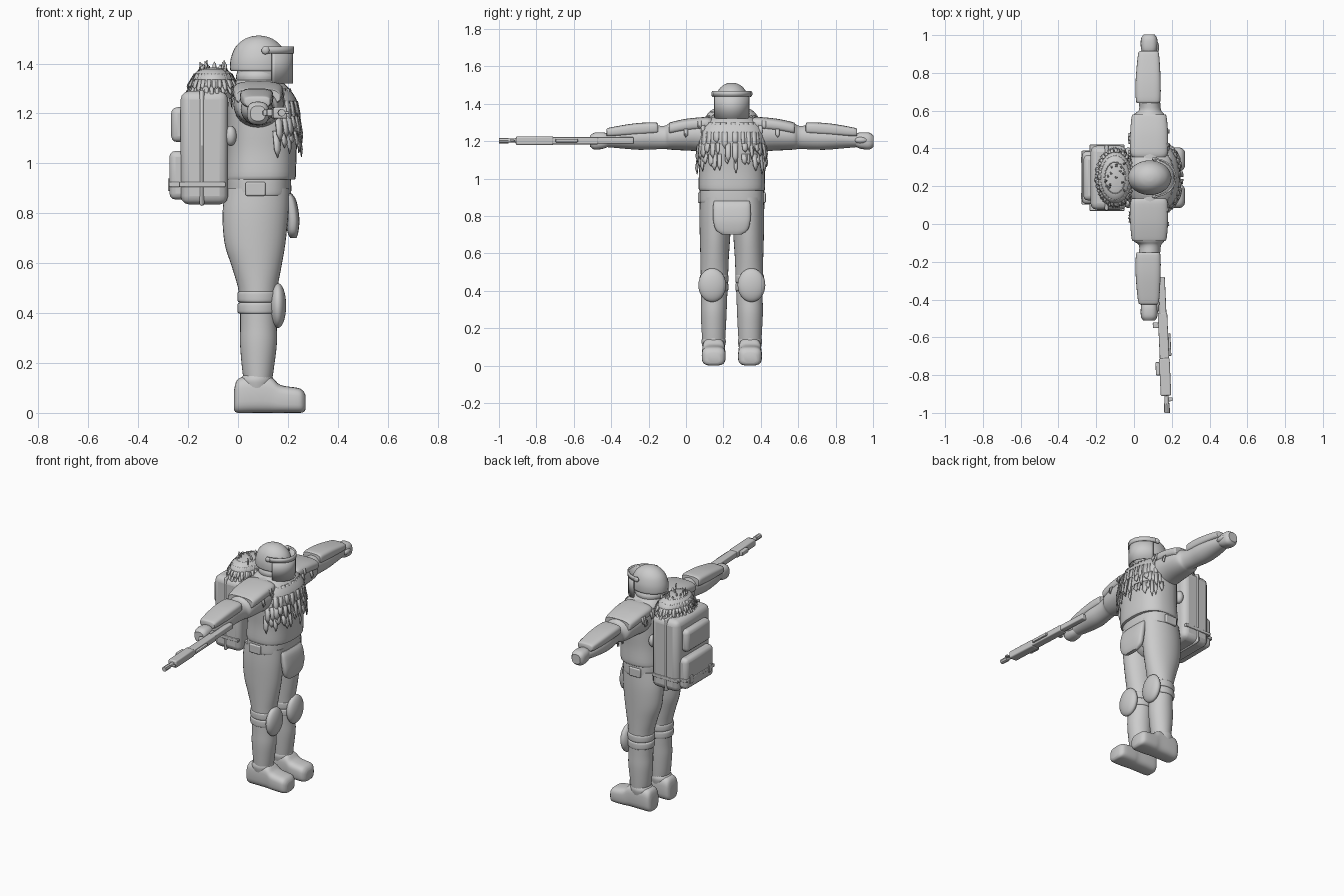
import bpy, bmesh, math, random
from mathutils import Vector, Matrix

random.seed(4)
MID = 0.245  # the figure's own symmetry plane along y
cube = bpy.data.objects.get("Cube")
if cube:
    bpy.data.objects.remove(cube, do_unlink=True)

grey = bpy.data.materials.new("plain grey")
grey.use_nodes = True
grey.diffuse_color = (0.6, 0.6, 0.6, 1)
grey.node_tree.nodes["Principled BSDF"].inputs["Base Color"].default_value = (0.6, 0.6, 0.6, 1)
made = []


def finish(name, bm, mirror=False, bevel=0, thick=0):
    bmesh.ops.recalc_face_normals(bm, faces=bm.faces)
    mesh = bpy.data.meshes.new(name)
    bm.to_mesh(mesh)
    bm.free()
    mesh.materials.append(grey)
    obj = bpy.data.objects.new(name, mesh)
    obj.location.y = MID
    bpy.context.collection.objects.link(obj)
    if thick:
        obj.modifiers.new("Thickness", "SOLIDIFY").thickness = thick
    if bevel:
        mod = obj.modifiers.new("Bevel", "BEVEL")
        mod.width, mod.segments = bevel, 3
    if mirror:
        mod = obj.modifiers.new("Mirror", "MIRROR")
        mod.use_axis = (False, True, False)
        mod.use_mirror_merge = False
    made.append(obj)
    return obj


def spline(a, b, c, d, t):
    return 0.5 * (2 * b + (c - a) * t + (2 * a - 5 * b + 4 * c - d) * t * t
                  + (3 * b - a - 3 * c + d) * t ** 3)


def loft(name, axis, rings, power=2.0, sides=32, steps=4, mirror=False):
    """Skin rounded sections (position, centre u, centre v, radius u, radius v)."""
    last = len(rings) - 1
    smooth = []
    for i in range(last):
        four = [rings[max(i - 1, 0)], rings[i], rings[i + 1], rings[min(i + 2, last)]]
        smooth += [[spline(*q, s / steps) for q in zip(*four)] for s in range(steps)]
    smooth.append(rings[last])
    bm = bmesh.new()
    loops = []
    for t, cu, cv, ru, rv in smooth:
        loop = []
        for k in range(sides):
            a = math.tau * k / sides
            c, s = math.cos(a), math.sin(a)
            u = cu + max(ru, 0.002) * math.copysign(abs(c) ** (2 / power), c)
            v = cv + max(rv, 0.002) * math.copysign(abs(s) ** (2 / power), s)
            loop.append(bm.verts.new({"x": (t, u, v), "y": (u, t, v), "z": (u, v, t)}[axis]))
        loops.append(loop)
    for a, b in zip(loops, loops[1:]):
        for k in range(sides):
            j = (k + 1) % sides
            bm.faces.new((a[k], a[j], b[j], b[k]))
    bm.faces.new(loops[0])
    bm.faces.new(loops[-1])
    return finish(name, bm, mirror)


def box(name, low, high, bevel=0.01, mirror=False):
    bm = bmesh.new()
    low, high = Vector(low), Vector(high)
    bmesh.ops.create_cube(bm, size=1, matrix=Matrix.LocRotScale((low + high) / 2, None, high - low))
    return finish(name, bm, mirror, bevel)


def ball(name, centre, size, mirror=False):
    bm = bmesh.new()
    bmesh.ops.create_uvsphere(bm, u_segments=28, v_segments=16, radius=1,
                              matrix=Matrix.LocRotScale(centre, None, size))
    return finish(name, bm, mirror)


def rag(bm, root, out, down, length, width):
    """One pointed cloth strip hanging from root."""
    side = out.cross(down).normalized() * width / 2
    mid, tip = root + down * length * 0.7 + out * 0.006, root + down * length
    pts = [root - side, root + side, mid + side, tip + side * 0.2, mid - side * 0.9]
    bm.faces.new([bm.verts.new(p) for p in pts])


# Legs, hips and boots
loft("leg", "z", [(.12, .08, .097, .055, .06), (.18, .08, .097, .064, .064),
                  (.28, .082, .097, .074, .069), (.36, .082, .095, .073, .07),
                  (.48, .08, .093, .076, .073), (.58, .075, .092, .098, .076),
                  (.68, .068, .09, .122, .081), (.8, .07, .088, .132, .085),
                  (.9, .078, .085, .128, .085)], mirror=True)
ball("hips", (.07, 0, .82), (.12, .14, .12))
for i, z in enumerate((.42, .465)):
    loft("knee_band_%d" % i, "z", [(z - .022, .08, .095, .074, .071), (z - .015, .08, .095, .082, .076),
                                   (z + .015, .08, .095, .082, .076), (z + .022, .08, .095, .074, .071)],
         mirror=True)
ball("knee_pad", (.16, .105, .43), (.033, .074, .09), mirror=True)
loft("boot", "x", [(-.016, .097, .05, .035, .04), (0, .097, .068, .055, .068), (.06, .097, .074, .06, .074),
                   (.13, .097, .072, .06, .072), (.17, .097, .056, .063, .056), (.24, .097, .05, .063, .05),
                   (.262, .097, .045, .052, .042), (.271, .097, .042, .035, .028)], power=3.2, mirror=True)
loft("boot_cuff", "z", [(.1, .075, .097, .06, .06), (.13, .075, .097, .067, .065),
                        (.15, .078, .097, .058, .06)], mirror=True)

# Torso, belt and groin flap
loft("belt", "z", [(.87, .083, 0, .124, .168), (.88, .083, 0, .13, .172), (.93, .083, 0, .13, .172),
                   (.945, .083, 0, .128, .17)], power=2.6)
loft("torso", "z", [(.935, .088, 0, .138, .168), (.95, .09, 0, .142, .178), (1.05, .095, 0, .14, .176),
                    (1.15, .1, 0, .143, .182), (1.24, .1, 0, .14, .182), (1.3, .09, 0, .115, .15),
                    (1.335, .08, 0, .085, .09)], power=2.5)
box("belt_pouch", (.03, .165, .87), (.11, .182, .925), .006, mirror=True)
loft("groin_flap", "z", [(.7, .222, 0, .012, .05), (.725, .22, 0, .022, .085), (.78, .22, 0, .026, .1),
                         (.85, .21, 0, .024, .1), (.88, .2, 0, .015, .095)], power=3)

# Arms with shoulder and forearm plates
loft("arm", "y", [(.1, .085, 1.23, .1, .1), (.2, .08, 1.235, .098, .088), (.29, .08, 1.23, .09, .078),
                  (.335, .08, 1.225, .08, .07), (.36, .085, 1.22, .058, .062), (.42, .08, 1.22, .058, .064),
                  (.5, .075, 1.217, .064, .063), (.6, .075, 1.212, .056, .05),
                  (.68, .08, 1.205, .04, .036)], mirror=True)
loft("shoulder_plate", "y", [(.11, .08, 1.29, .09, .034), (.14, .08, 1.292, .1, .037),
                             (.24, .08, 1.284, .1, .036), (.325, .08, 1.268, .092, .034),
                             (.335, .08, 1.267, .08, .028)], power=3, mirror=True)
loft("forearm_plate", "y", [(.395, .075, 1.265, .055, .024), (.41, .075, 1.268, .065, .032),
                            (.52, .075, 1.262, .066, .033), (.65, .077, 1.248, .056, .025),
                            (.67, .078, 1.246, .046, .018)], power=3.4, mirror=True)
loft("fist", "y", [(.66, .08, 1.205, .036, .034), (.69, .08, 1.203, .044, .044),
                   (.735, .08, 1.2, .043, .045), (.757, .08, 1.2, .03, .03)], power=2.6, mirror=True)
ball("thumb", (.115, .69, 1.205), (.018, .035, .018), mirror=True)

# Head, scarf, helmet and visor
ball("head", (.09, 0, 1.37), (.095, .08, .1))
for i, z in enumerate((1.32, 1.35)):
    loft("scarf_%d" % i, "z", [(z - .022, .08, 0, .085, .085), (z, .08, 0, .098 - i * .01, .1 - i * .012),
                               (z + .02, .08, 0, .08, .08)])
loft("helmet", "z", [(1.37, .083, 0, .108, .086), (1.378, .083, 0, .115, .091), (1.42, .083, 0, .112, .09),
                     (1.465, .083, 0, .094, .076), (1.495, .083, 0, .062, .052),
                     (1.509, .083, 0, .028, .024), (1.512, .083, 0, .002, .002)])


def visor(name, low, high, reach, grow):
    bm = bmesh.new()
    old = None
    for k in range(25):
        a = math.radians(reach) * (k / 12 - 1)
        x, y = .1 + (.12 + grow) * math.cos(a), (.1 + grow) * math.sin(a)
        new = [bm.verts.new((x, y, z)) for z in (low, high)]
        if old:
            bm.faces.new((old[0], new[0], new[1], old[1]))
        old = new
    finish(name, bm, thick=.008)


visor("visor_shield", 1.32, 1.46, 72, 0)
visor("visor_band", 1.44, 1.468, 88, .004)
ball("visor_hinge", (.11, .1, 1.453), (.016, .01, .016), mirror=True)

# Backpack with pockets and straps
box("backpack", (-.23, -.17, .835), (-.04, .17, 1.29), .035)
box("backpack_seam", (-.155, -.174, .83), (-.135, .174, 1.295), .03)
box("upper_pocket", (-.268, -.12, 1.085), (-.2, .12, 1.225), .025)
box("lower_pocket", (-.275, -.14, .855), (-.2, .14, 1.05), .025)
box("pack_strap", (-.277, -.143, .905), (-.2, .143, .925), .004)
box("pack_belt", (-.236, -.175, .905), (-.05, .175, .925), .004)
box("strap_buckle", (-.281, .08, .89), (-.26, .11, .94), .004, mirror=True)
ball("strap_pad", (-.03, .13, 1.11), (.025, .03, .04), mirror=True)

# Rolled camouflage bundle on the pack
loft("bundle", "z", [(1.26, -.1, 0, .085, .13), (1.3, -.1, 0, .092, .14), (1.345, -.1, 0, .085, .13),
                     (1.375, -.1, 0, .055, .09), (1.385, -.1, 0, .01, .02)])
bm = bmesh.new()
for row in range(4):
    for k in range(34):
        a = math.tau * (k + random.random() * .7) / 34
        lift = math.radians(row * 18)
        out = Vector((math.cos(a) * .7, math.sin(a), 0)).normalized()
        root = Vector((-.1 + .095 * math.cos(a) * math.cos(lift), .145 * math.sin(a) * math.cos(lift),
                       1.31 + .085 * math.sin(lift)))
        rag(bm, root, out, (out * .35 - Vector((0, 0, 1))).normalized(), random.uniform(.03, .055), .016)
finish("bundle_rags", bm, thick=.004)
bm = bmesh.new()
for k in range(16):
    root = Vector((random.uniform(-.16, -.05), random.uniform(-.09, .09), 1.36))
    out = Vector((random.uniform(-1, 1), random.uniform(-1, 1), 0)).normalized()
    rag(bm, root, out, Vector((0, 0, 1)), random.uniform(.03, .055), .014)
finish("bundle_tufts", bm, thick=.004)

# Camouflage rags over the chest and shoulders
bm = bmesh.new()
for z, radius, count in ((1.3, .15, 11), (1.25, .178, 13), (1.19, .187, 14), (1.13, .186, 16)):
    for k in range(count):
        a = math.radians(78) * (2 * (k + random.uniform(.2, .8)) / count - 1)
        c, s = math.cos(a), math.sin(a)
        root = Vector((.1 + (radius - .038) * c ** .8, radius * math.copysign(abs(s) ** .8, s), z))
        out = Vector((c, s * .7, 0)).normalized()
        rag(bm, root, out, (out * .08 - Vector((0, 0, 1))).normalized(),
            random.uniform(.05, .11), random.uniform(.018, .032))
finish("chest_rags", bm, thick=.004)
bm = bmesh.new()
for k in range(9):
    root = Vector((random.choice((-.02, .178)), .1 + k * .018, random.uniform(1.26, 1.31)))
    out = Vector((1 if root.x > 0 else -1, 0, 0))
    rag(bm, root, out, (out * .1 - Vector((0, 0, 1))).normalized(), random.uniform(.04, .07), .022)
finish("shoulder_rags", bm, mirror=True, thick=.004)

# Rifle lying flat beside the right hand, built along its own length then turned
first = len(made)
box("rifle_stock", (-.016, -.2, -.016), (.02, 0, .018), .006)
box("rifle_receiver", (-.026, -.44, -.02), (.024, -.19, .018), .006)
box("rifle_handguard", (-.03, -.63, -.024), (.026, -.43, .022), .008)
box("rifle_grip", (-.055, -.27, -.012), (-.02, -.24, .012), .005)
box("rifle_magazine", (-.05, -.52, -.014), (-.02, -.45, .014), .005)
box("rifle_sight", (.02, -.42, -.009), (.036, -.3, .009), .004)
box("front_sight", (.008, -.66, -.005), (.032, -.64, .005), .002)
loft("rifle_barrel", "y", [(-.715, 0, 0, .011, .011), (-.6, 0, 0, .011, .011)], sides=12)
loft("muzzle_brake", "y", [(-.721, 0, 0, .015, .015), (-.67, 0, 0, .015, .015)], sides=8)
for part in made[first:]:
    part.location = (.143, -.28, 1.203)
    part.rotation_euler.z = .045

# Shading
bpy.ops.object.select_all(action="DESELECT")
for obj in made:
    obj.select_set(True)
bpy.context.view_layer.objects.active = made[0]
bpy.ops.object.shade_smooth_by_angle(angle=math.radians(40))
